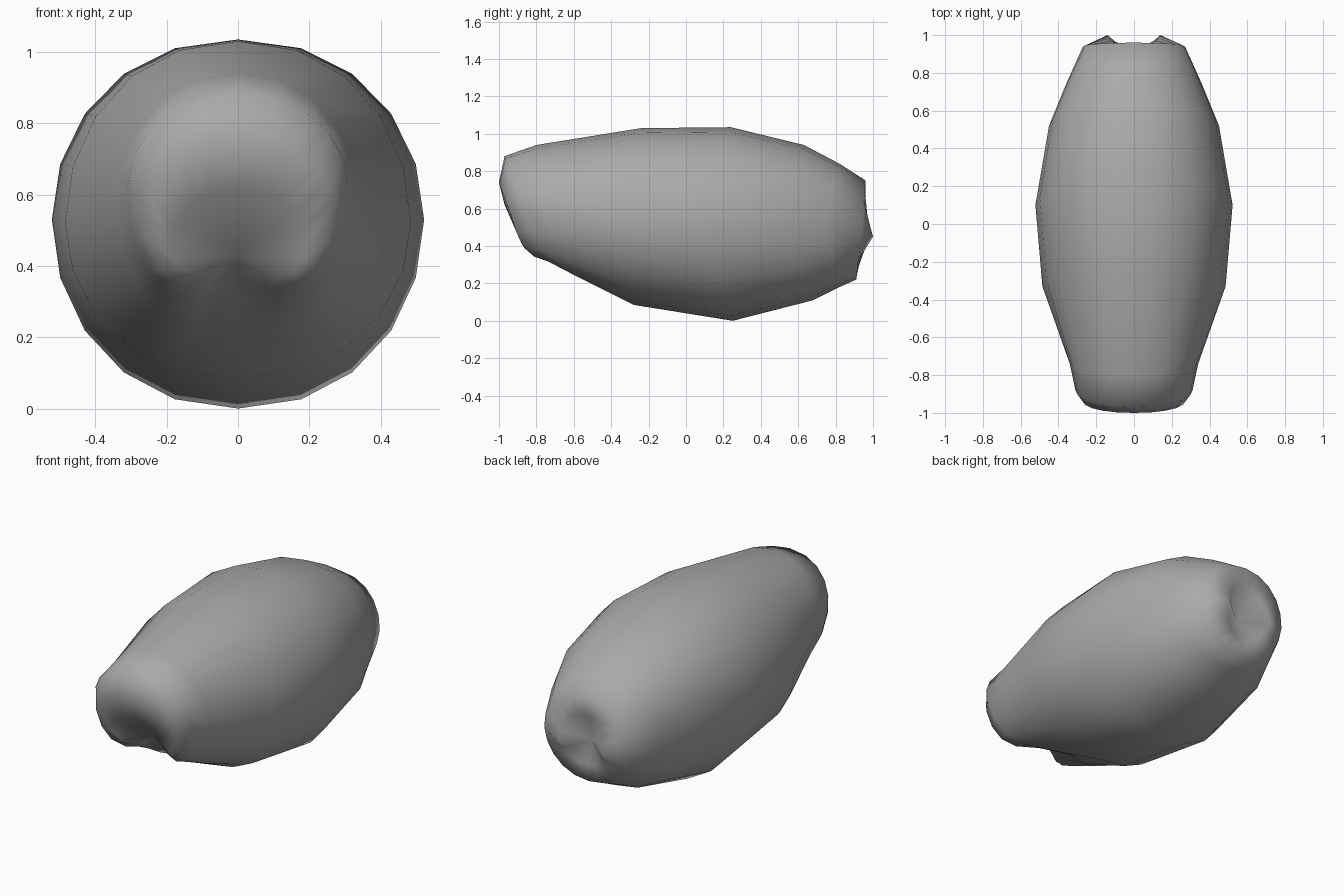
import bpy, bmesh, math

if "Cube" in bpy.data.objects:
    bpy.data.objects.remove(bpy.data.objects["Cube"])

SEGS = 20
FRONT_POLE = (0, -0.77, 0.43)
BACK_POLE = (0, 0.88, 0.45)

# Rings from front to back:
# top y, top z, side x, side y, side z, bottom y, bottom z, lower cheek bulge
RINGS = [
    (-0.97, 0.62, 0.19, -0.90, 0.46, -0.74, 0.41, 0.05),
    (-1.00, 0.74, 0.27, -0.94, 0.58, -0.70, 0.37, 0.07),
    (-0.97, 0.88, 0.31, -0.88, 0.62, -0.64, 0.32, 0.06),
    (-0.80, 0.94, 0.34, -0.74, 0.56, -0.54, 0.23, 0.03),
    (-0.24, 1.03, 0.485, -0.33, 0.52, -0.28, 0.085, 0),
    (0.24, 1.035, 0.522, 0.10, 0.53, 0.25, 0.0, 0),
    (0.63, 0.94, 0.45, 0.52, 0.53, 0.68, 0.11, 0),
    (0.82, 0.84, 0.36, 0.74, 0.52, 0.82, 0.18, 0),
    (0.96, 0.75, 0.27, 0.94, 0.48, 0.91, 0.22, 0),
    (0.95, 0.63, 0.14, 1.00, 0.45, 0.92, 0.32, 0),
]


def ring_point(ring, k):
    """Point on a tilted oval ring, measured from its top."""
    ty, tz, sx, sy, sz, by, bz, cheek = ring
    a = 2 * math.pi * k / SEGS
    s, c = math.sin(a), math.cos(a)
    x = sx * math.copysign(abs(s) ** 0.92, s)
    ey, ez = (ty, tz) if c >= 0 else (by, bz)
    y = sy + (ey - sy) * abs(c)
    z = sz + (ez - sz) * abs(c)
    if c < 0:
        bulge = cheek * abs(math.sin(2 * a))
        y -= bulge
        z -= bulge
    return x, y, z


# Shell lofted between two pinched ends
bm = bmesh.new()
loops = [[bm.verts.new(ring_point(r, k)) for k in range(SEGS)] for r in RINGS]
front, back = bm.verts.new(FRONT_POLE), bm.verts.new(BACK_POLE)
for k in range(SEGS):
    n = (k + 1) % SEGS
    bm.faces.new((front, loops[0][n], loops[0][k]))
    bm.faces.new((back, loops[-1][k], loops[-1][n]))
    for p, q in zip(loops, loops[1:]):
        bm.faces.new((p[k], p[n], q[n], q[k]))
bmesh.ops.recalc_face_normals(bm, faces=bm.faces)
for f in bm.faces:
    f.smooth = True

mesh = bpy.data.meshes.new("pod_shell")
bm.to_mesh(mesh)
bm.free()
shell = bpy.data.objects.new("pod_shell", mesh)
bpy.context.collection.objects.link(shell)

grey = bpy.data.materials.new("mid grey")
grey.diffuse_color = (0.4, 0.4, 0.4, 1)
grey.use_nodes = True
grey.node_tree.nodes["Principled BSDF"].inputs["Base Color"].default_value = grey.diffuse_color
mesh.materials.append(grey)
